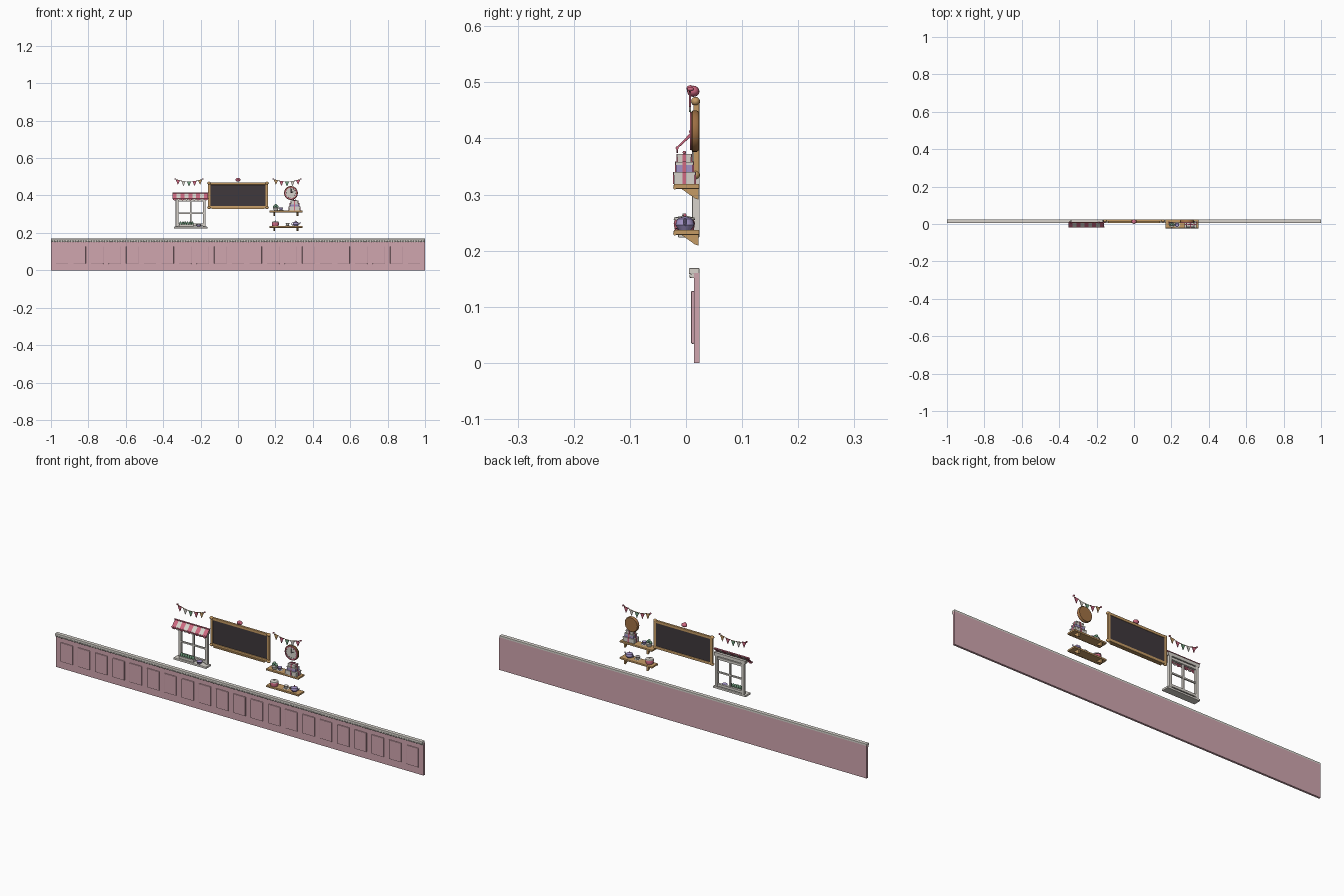
import bpy, bmesh, math
from mathutils import Vector, Matrix

cube = bpy.data.objects.get("Cube")
if cube:
    bpy.data.objects.remove(cube, do_unlink=True)


def material(name, *rgb):
    m = bpy.data.materials.new(name)
    m.use_nodes = True
    m.diffuse_color = (*rgb, 1)
    m.node_tree.nodes["Principled BSDF"].inputs["Base Color"].default_value = (*rgb, 1)
    return m


PINK = material("wall pink", .63, .38, .43)
CREAM = material("cream paint", .68, .65, .6)
WOOD = material("light wood", .56, .33, .13)
DARK = material("chalkboard dark", .05, .04, .045)
ROSE = material("rose", .62, .14, .22)
GREEN = material("sage green", .17, .36, .22)
LILAC = material("lilac", .36, .29, .56)
BROWN = material("clock wood", .36, .17, .06)


def finish(name, bm, mat, smooth=False):
    bmesh.ops.recalc_face_normals(bm, faces=bm.faces)
    me = bpy.data.meshes.new(name)
    bm.to_mesh(me)
    bm.free()
    me.materials.append(mat)
    ob = bpy.data.objects.new(name, me)
    bpy.context.collection.objects.link(ob)
    if smooth:
        bpy.ops.object.select_all(action="DESELECT")
        ob.select_set(True)
        bpy.context.view_layer.objects.active = ob
        bpy.ops.object.shade_smooth_by_angle(angle=math.radians(40))
    return ob


def box(name, x, y, z, mat, bevel=0):
    """Box from three (low, high) ranges."""
    bm = bmesh.new()
    bmesh.ops.create_cube(bm, size=1)
    for v in bm.verts:
        v.co = [lo + (c + .5) * (hi - lo) for c, (lo, hi) in zip(v.co, (x, y, z))]
    ob = finish(name, bm, mat)
    if bevel:
        mod = ob.modifiers.new("bevel", "BEVEL")
        mod.width, mod.segments = bevel, 2
    return ob


def prism(name, pts, axis, lo, hi, mat):
    """Extrude a 2D outline along x or y."""
    bm = bmesh.new()
    place = (lambda a, b: (lo, a, b)) if axis == "x" else (lambda a, b: (a, lo, b))
    f = bm.faces.new([bm.verts.new(place(*p)) for p in pts])
    new = bmesh.ops.extrude_face_region(bm, geom=[f])["geom"]
    step = Vector((hi - lo, 0, 0) if axis == "x" else (0, hi - lo, 0))
    bmesh.ops.translate(bm, vec=step, verts=[v for v in new if isinstance(v, bmesh.types.BMVert)])
    return finish(name, bm, mat)


def lathe(name, profile, at, mat, turn=None, steps=20):
    """Spin a (radius, height) profile round z, then turn and place it."""
    bm = bmesh.new()
    vs = [bm.verts.new((r, 0, z)) for r, z in profile]
    edges = [bm.edges.new(p) for p in zip(vs, vs[1:])]
    bmesh.ops.spin(bm, geom=vs + edges, axis=(0, 0, 1), cent=(0, 0, 0),
                   angle=math.tau, steps=steps)
    bmesh.ops.remove_doubles(bm, verts=bm.verts, dist=1e-5)
    bm.transform(Matrix.Translation(at) @ (turn or Matrix()))
    return finish(name, bm, mat, True)


def ball(name, at, size, mat):
    bm = bmesh.new()
    bmesh.ops.create_uvsphere(bm, u_segments=14, v_segments=8, radius=1)
    bm.transform(Matrix.Translation(at) @ Matrix.Diagonal((*size, 1)))
    return finish(name, bm, mat, True)


def tube(name, pts, r, mat):
    cu = bpy.data.curves.new(name, "CURVE")
    cu.dimensions, cu.bevel_depth, cu.bevel_resolution = "3D", r, 1
    cu.use_fill_caps = True
    sp = cu.splines.new("POLY")
    sp.points.add(len(pts) - 1)
    for p, co in zip(sp.points, pts):
        p.co = (*co, 1)
    cu.materials.append(mat)
    ob = bpy.data.objects.new(name, cu)
    bpy.context.collection.objects.link(ob)
    return ob


def repeat(ob, count, step):
    mod = ob.modifiers.new("array", "ARRAY")
    mod.count, mod.use_relative_offset, mod.use_constant_offset = count, False, True
    mod.constant_offset_displace = (step, 0, 0)


FACE_FRONT = Matrix.Rotation(math.pi / 2, 4, "X")

# Wainscot wall with raised panels, cap rail and beading
box("wainscot_wall", (-1, 1), (.014, .024), (0, .16), PINK)
repeat(box("wall_panel", (-.974, -.908), (.009, .015), (.034, .128), PINK, .002), 21, .0941)
box("cap_rail", (-1, 1), (.005, .024), (.158, .169), CREAM, .002)
box("rail_moulding", (-1, 1), (.009, .015), (.151, .159), CREAM)
repeat(ball("rail_bead", (-.994, .009, .155), (.004, .003, .004), CREAM), 143, .014)

# Chalkboard with frame, tray, corner knobs and flower
box("chalkboard", (-.152, .152), (.017, .022), (.338, .464), DARK)
for z in (.331, .457):
    box("board_rail", (-.16, .16), (.013, .024), (z, z + .013), WOOD, .002)
for s in (-1, 1):
    box("board_stile", sorted((s * .147, s * .16)), (.013, .024), (.331, .47), WOOD, .002)
    for z in (.335, .466):
        ball("corner_knob", (s * .155, .017, z), (.01, .008, .008), WOOD)
box("chalk_tray", (-.14, .14), (.006, .016), (.328, .334), WOOD, .001)
ball("board_rose", (0, .013, .484), (.014, .011, .010), ROSE)
ball("rose_heart", (0, .008, .489), (.007, .007, .006), ROSE)

# Window frame, glazing bars and sill
for x in (-.333, -.187):
    box("window_post", (x, x + .014), (.011, .024), (.232, .4), CREAM, .001)
for z in (.237, .368):
    box("window_rail", (-.333, -.173), (.012, .023), (z, z + .012), CREAM)
box("glazing_bar", (-.257, -.249), (.014, .021), (.24, .375), CREAM)
box("cross_bar", (-.32, -.186), (.014, .021), (.302, .309), CREAM)
box("window_head", (-.338, -.168), (.01, .024), (.384, .4), CREAM)
box("window_sill", (-.342, -.164), (-.014, .024), (.223, .233), CREAM, .002)

# Flower trough and bowl on the sill
box("flower_trough", (-.315, -.237), (-.008, .008), (.233, .245), CREAM, .001)
for i in range(6):
    ball("seedling", (-.307 + i * .0125, 0, .25), (.006, .007, .011), GREEN)
lathe("sill_bowl", [(0, 0), (.008, 0), (.014, .012), (.012, .012), (0, .004)],
      (-.21, 0, .233), LILAC)

# Striped awning with a scalloped edge
WIDTH, LEFT = .188 / 9, -.349
for i in range(9):
    x, colour = LEFT + i * WIDTH, (ROSE, CREAM)[i % 2]
    prism("awning_stripe", [(.01, .412), (-.016, .385), (-.016, .381), (.01, .408)],
          "x", x, x + WIDTH, colour)
    arc = [(x + WIDTH / 2 - math.cos(a) * WIDTH / 2, .382 - math.sin(a) * .008)
           for a in (math.pi * k / 8 for k in range(9))]
    prism("awning_scallop", arc, "y", -.017, -.0145, colour)
for y, z in ((.008, .412), (-.016, .383)):
    tube("awning_rod", [(LEFT - .002, y, z), (LEFT + .19, y, z)], .003, ROSE)
for x in (LEFT + .002, LEFT + .186):
    tube("awning_arm", [(x, .016, .412), (x, -.016, .383)], .0018, ROSE)

# Bunting garlands
FLAGS = (WOOD, ROSE, GREEN, CREAM, ROSE)


def sag(t):
    return .488 - .014 * (1 - (2 * t - 1) ** 2)


for start, flags in ((-.336, FLAGS[::-1]), (.188, FLAGS)):
    tube("bunting_string", [(start + .148 * k / 12, .007, sag(k / 12)) for k in range(13)],
         .0013, BROWN)
    for i, colour in enumerate(flags):
        t = .1 + i * .2
        x, z = start + .148 * t, sag(t)
        prism("bunting_flag", [(x - .011, z), (x + .011, z), (x, z - .027)],
              "y", .0055, .0085, colour)
    for t in (0, 1):
        ball("bunting_pin", (start + .148 * t, .008, .488), (.004, .006, .004), ROSE)

# Wall clock
CX, CZ = .283, .413
lathe("clock_case", [(0, -.011), (.034, -.011), (.037, -.007), (.037, 0), (.033, .003),
                     (.029, .001), (0, .001)], (CX, .012, CZ), BROWN, FACE_FRONT, 32)
lathe("clock_ring", [(.029, 0), (.029, .004), (.034, .004), (.034, 0)],
      (CX, .0115, CZ), ROSE, FACE_FRONT, 32)
lathe("clock_face", [(0, 0), (.0285, 0), (.0285, .002), (0, .002)],
      (CX, .012, CZ), CREAM, FACE_FRONT, 32)
for dx, dz in ((0, .021), (.014, .008)):
    tube("clock_hand", [(CX, .009, CZ), (CX + dx, .009, CZ + dz)], .0018, DARK)
for k in range(12):
    a = math.tau * k / 12
    ball("hour_mark", (CX + .025 * math.sin(a), .0098, CZ + .025 * math.cos(a)),
         (.0016, .001, .0016), DARK)

# Two shelves on brackets
for z in (.31, .228):
    box("shelf_board", (.168, .345), (-.022, .024), (z, z + .009), WOOD, .002)
    tube("shelf_nose", [(.168, -.02, z + .002), (.345, -.02, z + .002)], .003, WOOD)
    for x in (.19, .314):
        prism("shelf_bracket", [(.022, z), (-.008, z), (.016, z - .017), (.022, z - .019)],
              "x", x, x + .009, WOOD)

# Stack of ribboned gift boxes
base = .319
for hx, hy, h, colour in ((.03, .0185, .021, CREAM), (.024, .015, .018, LILAC),
                          (.019, .012, .014, CREAM)):
    x = .302
    box("gift_box", (x - hx, x + hx), (-.003 - hy, -.003 + hy), (base, base + h - .005), colour)
    box("gift_lid", (x - hx - .001, x + hx + .001), (-.004 - hy, -.002 + hy),
        (base + h - .005, base + h), CREAM)
    box("gift_ribbon", (x - hx - .0018, x + hx + .0018), (-.006, 0), (base, base + h + .0006), ROSE)
    box("gift_ribbon", (x - .003, x + .003), (-.005 - hy, -.001 + hy), (base, base + h + .0006), ROSE)
    base += h
for s in (-1, 1):
    ball("gift_bow", (.302 + s * .005, -.003, base + .003), (.005, .003, .003), ROSE)


# Crockery
def teapot(x, z, k, mat):
    lathe("teapot_body", [(0, 0), (.011 * k, 0), (.017 * k, .009 * k), (.014 * k, .019 * k),
                          (.009 * k, .022 * k), (0, .024 * k)], (x, -.002, z), mat)
    ball("teapot_knob", (x, -.002, z + .026 * k), (.003, .003, .003), ROSE)
    tube("teapot_spout", [(x + .013 * k, -.002, z + .008 * k),
                          (x + .021 * k, -.002, z + .012 * k),
                          (x + .025 * k, -.002, z + .02 * k)], .0026, mat)
    tube("teapot_handle", [(x - (.014 + .01 * math.sin(a)) * k, -.002,
                            z + (.011 + .007 * math.cos(a)) * k)
                           for a in (math.pi * i / 6 for i in range(7))], .0018, mat)


def cup(x, z, mat):
    lathe("saucer", [(0, 0), (.009, 0), (.016, .003), (0, .002)], (x, -.004, z), CREAM)
    lathe("cup", [(0, .002), (.006, .002), (.011, .016), (.0095, .016), (0, .006)],
          (x, -.004, z), mat)


teapot(.309, .237, 1, LILAC)
cup(.265, .237, CREAM)
lathe("jam_pot", [(0, 0), (.017, 0), (.019, .012), (.017, .018), (0, .018)],
      (.2, -.003, .237), ROSE)
lathe("jam_pot_lid", [(.019, .018), (.018, .022), (.004, .025), (.003, .029), (0, .029)],
      (.2, -.003, .237), CREAM)
cup(.23, .319, LILAC)
lathe("plant_pot", [(0, 0), (.01, 0), (.015, .015), (.013, .016), (0, .014)],
      (.202, -.003, .319), CREAM)
for dx, dz in ((-.008, .02), (.008, .021), (0, .028)):
    ball("pot_leaf", (.202 + dx, -.003, .319 + dz), (.007, .006, .008), GREEN)
